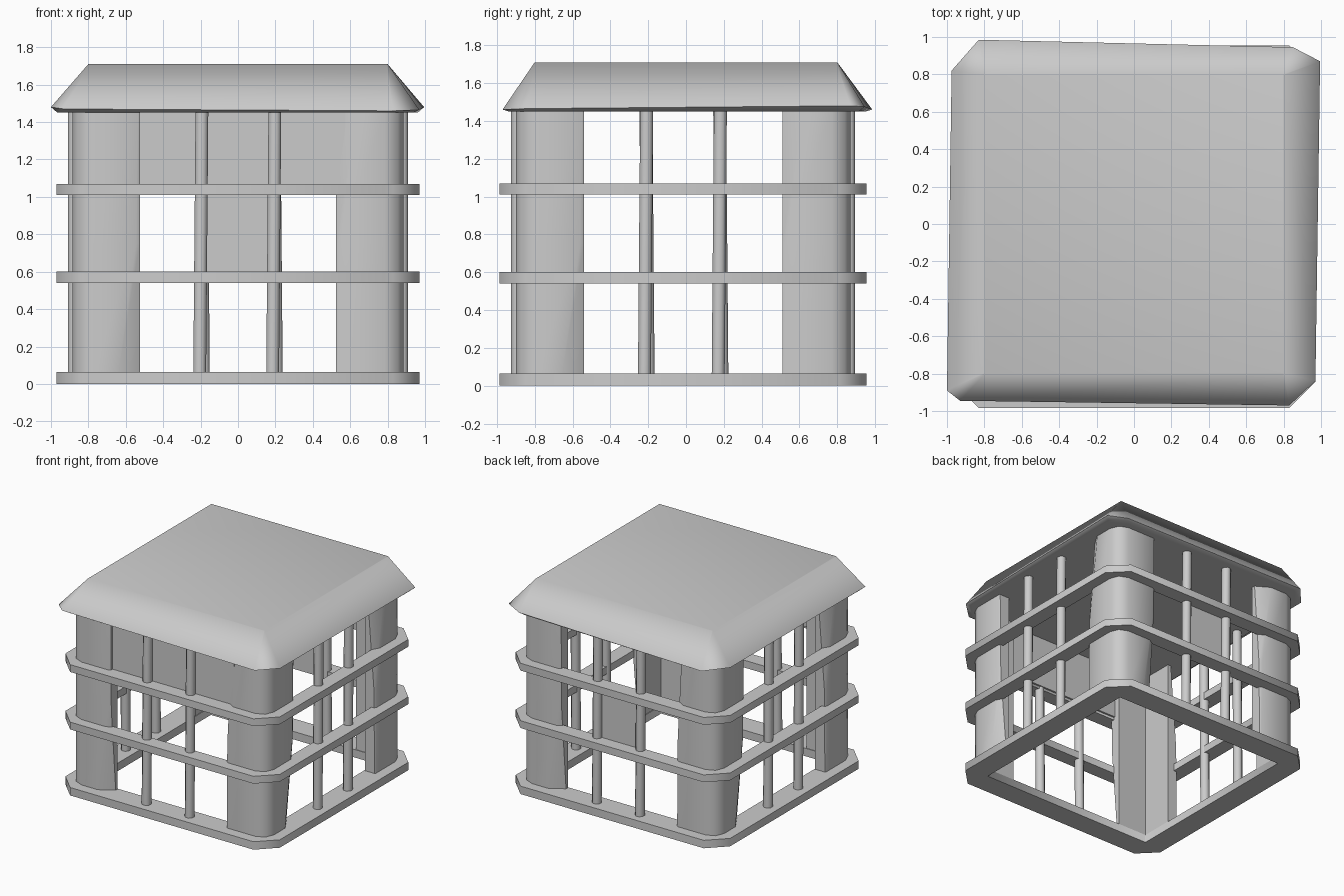
import bpy
from math import radians
from mathutils import Matrix, Vector

if "Cube" in bpy.data.objects:
    bpy.data.objects.remove(bpy.data.objects["Cube"])

CY = -0.015  # the frame sits slightly forward of the origin


def make(name, verts, faces, smooth=None, rot=0.0, cy=CY):
    mesh = bpy.data.meshes.new(name)
    m = Matrix.Translation((0, cy, 0)) @ Matrix.Rotation(radians(rot), 4, 'Z')
    mesh.from_pydata([m @ Vector(v) for v in verts], [], faces)
    mesh.update()
    ob = bpy.data.objects.new(name, mesh)
    bpy.context.collection.objects.link(ob)
    bpy.ops.object.select_all(action='DESELECT')
    ob.select_set(True)
    bpy.context.view_layer.objects.active = ob
    bpy.ops.object.mode_set(mode='EDIT')
    bpy.ops.mesh.select_all(action='SELECT')
    bpy.ops.mesh.normals_make_consistent(inside=False)
    bpy.ops.object.mode_set(mode='OBJECT')
    if smooth:
        bpy.ops.object.shade_smooth_by_angle(angle=radians(smooth))
    return ob


def octagon(h, c, z):
    """Square of half-size h with corners cut by c."""
    out = []
    for k in range(4):
        r = Matrix.Rotation(radians(90 * k), 3, 'Z')
        out += [r @ Vector((h, h - c, z)), r @ Vector((h - c, h, z))]
    return out


def loft(name, sections, caps=True, closed=False, **kw):
    n = len(sections[0])
    verts = [v for s in sections for v in s]
    count = len(sections)
    faces = []
    for s in range(count if closed else count - 1):
        t = (s + 1) % count
        faces += [(s*n + i, s*n + (i+1) % n, t*n + (i+1) % n, t*n + i) for i in range(n)]
    if caps:
        faces += [tuple(range(n)), tuple(range((count-1)*n, count*n))]
    return make(name, verts, faces, **kw)


def box(name, x0, x1, y0, y1, z0, z1):
    def rect(z):
        return [(x0, y0, z), (x1, y0, z), (x1, y1, z), (x0, y1, z)]
    return loft(name, [rect(z0), rect(z1)])


# Base frame and two hoops: cut outer corners, square inner opening
for name, z0, z1, inner in (("base_frame", 0, 0.065, 0.785),
                            ("lower_hoop", 0.54, 0.60, 0.85),
                            ("upper_hoop", 1.01, 1.07, 0.85)):
    loft(name, [octagon(0.97, 0.14, z0), octagon(0.97, 0.14, z1),
                octagon(inner, 0.004, z1), octagon(inner, 0.004, z0)],
         caps=False, closed=True, smooth=50)


# Corner posts: L-shaped, one leg end cut towards the top, the other towards the foot
def post_section(z, top_cut, foot_cut):
    a, b, i, c = 0.525, 0.885, 0.79, 0.1
    return [(i, i, z), (i, a, z), (b - 0.6 * top_cut, a, z), (b, a + top_cut, z),
            (b, b - c, z), (b - 0.03, b - 0.03, z), (b - c, b, z),
            (a + foot_cut, b, z), (a, b - 0.6 * foot_cut, z), (a, i, z)]


for k in range(4):
    loft("corner_post", [post_section(0.03, 0.01, 0.12),
                         post_section(0.75, 0.02, 0.02),
                         post_section(1.46, 0.11, 0.01)], smooth=50, rot=90 * k)


# Thin upright bars, two per side
def bar_section(x, z):
    r = 0.037
    return [Vector((x, -0.875, z)) + Matrix.Rotation(radians(45 * i + 22.5), 3, 'Z') @ Vector((r, 0, 0))
            for i in range(8)]


for k in range(4):
    for x in (-0.2, 0.19):
        loft("upright_bar", [bar_section(x - 0.005, 0.03), bar_section(x + 0.007, 1.46)],
             smooth=50, rot=90 * k)

# Panels: wide one high on the front, narrow one mid-height on the back
box("front_panel", -0.56, 0.575, -0.855, -0.835, 1.03, 1.46)
box("back_panel", -0.19, 0.19, 0.845, 0.865, 0.57, 1.04)

# Sloped roof: uneven cut corners at the eave, square flat top
eave = [(0.995, 0.87), (0.85, 0.945), (-0.83, 0.985), (-0.975, 0.82),
        (-1.0, -0.89), (-0.93, -0.945), (0.83, -0.97), (0.97, -0.84)]
tilt = [1.48, 1.475, 1.46, 1.465, 1.48, 1.47, 1.46, 1.465]
roof = loft("roof", [[(x * 0.965, y * 0.965, 1.45) for x, y in eave],
                     [(x, y, z) for (x, y), z in zip(eave, tilt)],
                     octagon(0.8, 0.004, 1.71)], smooth=60, cy=0)
roof.modifiers.new("flat_top_shading", 'WEIGHTED_NORMAL').keep_sharp = True
